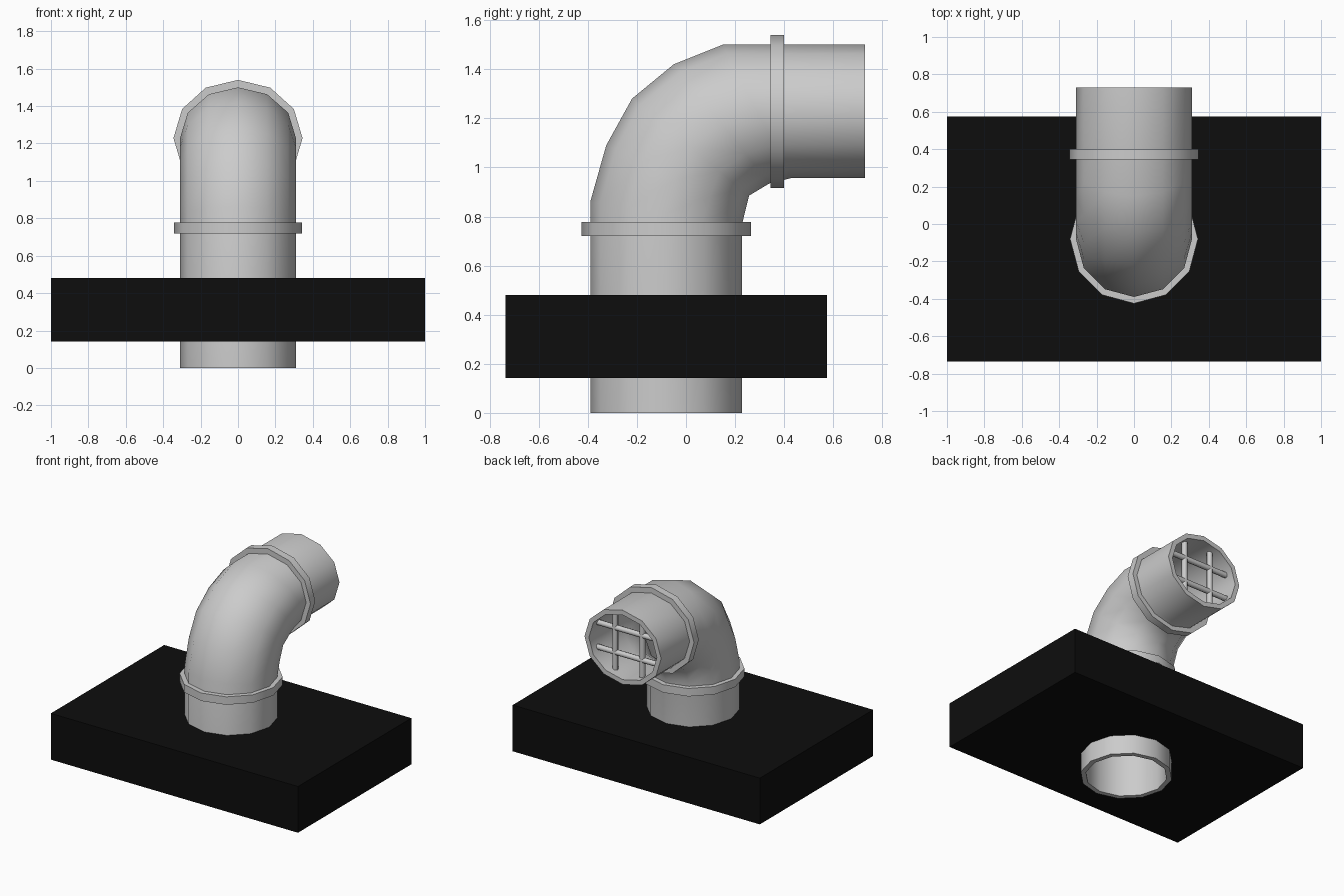
import bpy, bmesh, math
from mathutils import Vector

cube = bpy.data.objects.get("Cube")
if cube:
    bpy.data.objects.remove(cube, do_unlink=True)

SIDES = 12


def material(name, value):
    m = bpy.data.materials.new(name)
    m.use_nodes = True
    colour = (value, value, value, 1)
    m.diffuse_color = colour
    bsdf = m.node_tree.nodes["Principled BSDF"]
    bsdf.inputs["Base Color"].default_value = colour
    bsdf.inputs["Roughness"].default_value = 0.6
    return m


grey = material("pipe grey", 0.6)
black = material("block black", 0.004)


def add_object(name, bm, mat):
    bmesh.ops.recalc_face_normals(bm, faces=bm.faces)
    mesh = bpy.data.meshes.new(name)
    bm.to_mesh(mesh)
    bm.free()
    mesh.materials.append(mat)
    ob = bpy.data.objects.new(name, mesh)
    bpy.context.collection.objects.link(ob)
    return ob


def apply(ob, mod):
    bpy.ops.object.select_all(action='DESELECT')
    bpy.context.view_layer.objects.active = ob
    ob.select_set(True)
    bpy.ops.object.modifier_apply(modifier=mod.name)


def smooth(ob, degrees):
    bpy.ops.object.select_all(action='DESELECT')
    bpy.context.view_layer.objects.active = ob
    ob.select_set(True)
    bpy.ops.object.shade_smooth_by_angle(angle=math.radians(degrees))


def tube(name, sections, half_width, wall):
    """Hollow tube; each section is a pair of (y, z) points, outer and inner bend."""
    bm = bmesh.new()
    rings = []
    for outer, inner in sections:
        a, b = Vector((0, *outer)), Vector((0, *inner))
        mid, arm = (a + b) / 2, (a - b) / 2
        ring = []
        for i in range(SIDES):
            t = math.tau * i / SIDES
            ring.append(bm.verts.new(mid + arm * math.cos(t) + Vector((half_width * math.sin(t), 0, 0))))
        rings.append(ring)
    for r, s in zip(rings, rings[1:]):
        for i in range(SIDES):
            j = (i + 1) % SIDES
            bm.faces.new((r[i], r[j], s[j], s[i]))
    ob = add_object(name, bm, grey)
    # Make sure the wall grows inward
    face = ob.data.polygons[0]
    (o, n) = sections[0]
    centre = Vector((0, (o[0] + n[0]) / 2, (o[1] + n[1]) / 2))
    if face.normal.dot(face.center - centre) < 0:
        ob.data.flip_normals()
    mod = ob.modifiers.new("wall", 'SOLIDIFY')
    mod.thickness = wall
    mod.offset = -1
    apply(ob, mod)
    smooth(ob, 50)
    return ob


# Bent pipe: upright shaft, elbow, horizontal outlet
tube("bent_pipe", [
    ((-0.39, 0), (0.228, 0)),
    ((-0.39, 0.86), (0.228, 0.765)),
    ((-0.325, 1.09), (0.238, 0.81)),
    ((-0.22, 1.28), (0.257, 0.885)),
    ((-0.05, 1.42), (0.34, 0.935)),
    ((0.15, 1.5), (0.43, 0.957)),
    ((0.73, 1.5), (0.73, 0.957)),
], 0.31, 0.035)

# Collars around the shaft and the outlet
tube("shaft_collar", [((-0.425, 0.72), (0.265, 0.72)), ((-0.425, 0.778), (0.265, 0.778))], 0.342, 0.05)
tube("outlet_collar", [((0.345, 1.54), (0.345, 0.917)), ((0.4, 1.54), (0.4, 0.917))], 0.345, 0.05)


# Grate bars inside the outlet
def bar(name, centre, axis, length):
    bm = bmesh.new()
    bmesh.ops.create_cone(bm, cap_ends=True, segments=8, radius1=0.02, radius2=0.02, depth=length)
    turn = Vector((0, 0, 1)).rotation_difference(Vector(axis)).to_matrix()
    bmesh.ops.transform(bm, matrix=turn.to_4x4(), verts=bm.verts)
    bmesh.ops.translate(bm, vec=centre, verts=bm.verts)
    smooth(add_object(name, bm, grey), 50)


for label, side in (("a", -1), ("b", 1)):
    bar("upright_bar_" + label, (0.11 * side, 0.66, 1.23), (0, 0, 1), 0.45)
    bar("cross_bar_" + label, (0, 0.66, 1.23 + 0.09 * side), (1, 0, 0), 0.52)

# Block with a hole for the shaft
bm = bmesh.new()
bmesh.ops.create_cube(bm, size=1)
bmesh.ops.scale(bm, vec=(2, 1.31, 0.338), verts=bm.verts)
bmesh.ops.translate(bm, vec=(0, -0.08, 0.311), verts=bm.verts)
block = add_object("block", bm, black)

bm = bmesh.new()
bmesh.ops.create_cone(bm, cap_ends=True, segments=SIDES, radius1=0.295, radius2=0.295, depth=1)
bmesh.ops.translate(bm, vec=(0, -0.081, 0.3), verts=bm.verts)
cutter = add_object("hole_cutter", bm, black)
cutter.hide_render = True

mod = block.modifiers.new("hole", 'BOOLEAN')
mod.operation = 'DIFFERENCE'
mod.solver = 'EXACT'
mod.object = cutter
apply(block, mod)
bpy.data.objects.remove(cutter, do_unlink=True)
